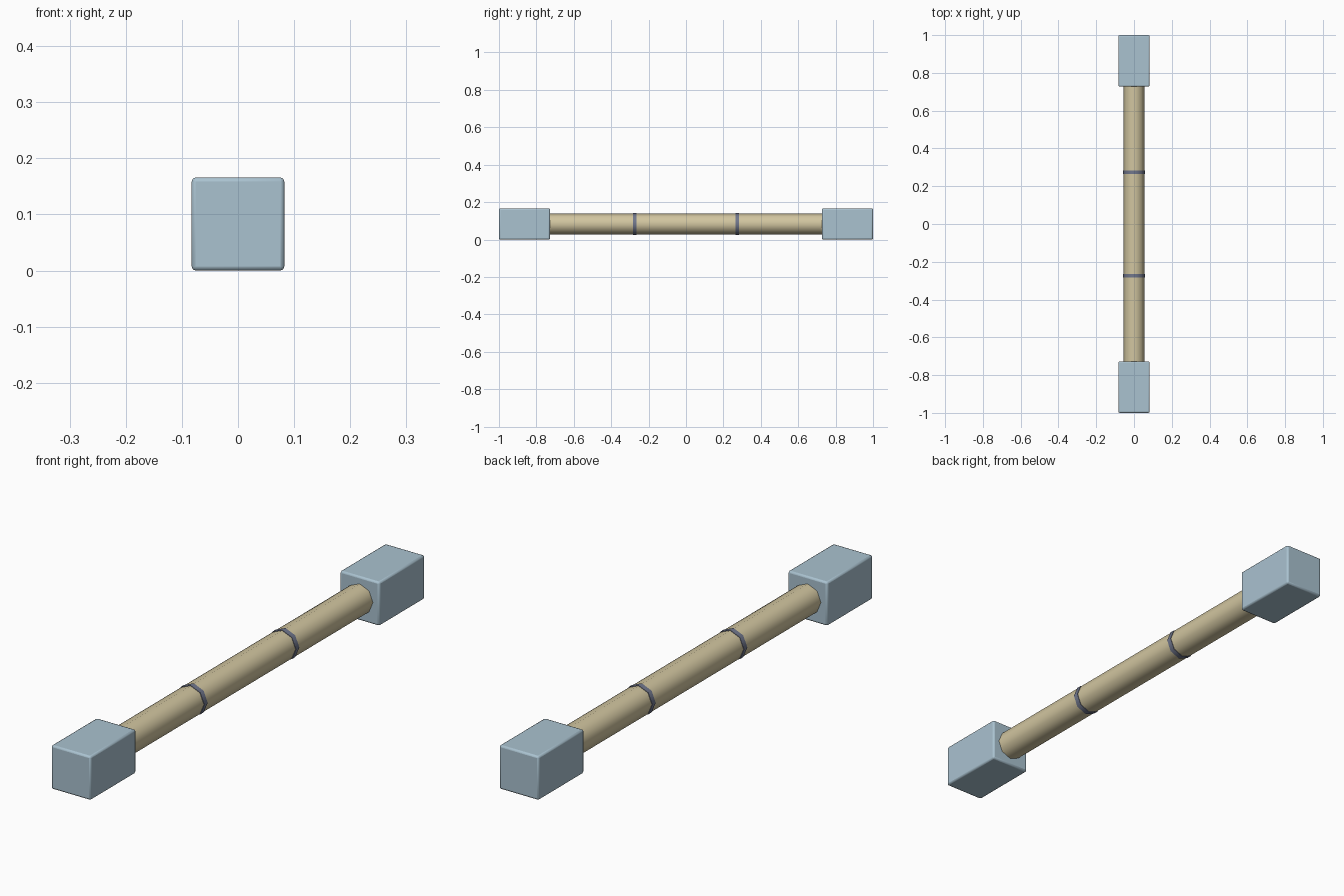
import bpy, math

if "Cube" in bpy.data.objects:
    bpy.data.objects.remove(bpy.data.objects["Cube"])

BLOCK_W, BLOCK_H, BLOCK_IN = 0.165, 0.166, 0.727
MID_Z = BLOCK_H / 2


def material(name, color):
    m = bpy.data.materials.new(name)
    m.diffuse_color = (*color, 1)
    m.use_nodes = True
    m.node_tree.nodes["Principled BSDF"].inputs["Base Color"].default_value = m.diffuse_color
    return m


blue = material("pale blue", (0.40, 0.54, 0.63))
tan = material("tan", (0.64, 0.56, 0.35))
slate = material("dark slate", (0.16, 0.18, 0.26))


def finish(ob, name, mat, angle):
    ob.name = name
    ob.data.materials.append(mat)
    bpy.ops.object.shade_smooth_by_angle(angle=math.radians(angle))
    return ob


def rod(name, radius, length, y, mat):
    # eight-sided smooth cylinder lying along y
    bpy.ops.mesh.primitive_cylinder_add(vertices=8, radius=radius, depth=length,
                                        location=(0, y, MID_Z),
                                        rotation=(math.pi / 2, 0, 0))
    return finish(bpy.context.object, name, mat, 50)


def block(name, side):
    # rounded-edge weight block at one end
    bpy.ops.mesh.primitive_cube_add(size=1, location=(0, side * (1 + BLOCK_IN) / 2, MID_Z))
    ob = bpy.context.object
    ob.scale = (BLOCK_W, 1 - BLOCK_IN, BLOCK_H)
    bpy.ops.object.transform_apply(location=False, rotation=False, scale=True)
    bev = ob.modifiers.new("edge_round", 'BEVEL')
    bev.width = 0.007
    bev.segments = 2
    return finish(ob, name, blue, 35)


# handle bar between the blocks
rod("bar", 0.056, 2 * BLOCK_IN + 0.01, 0, tan)

# mirrored blocks and grip rings
for side, label in ((-1, "front"), (1, "back")):
    block(label + "_block", side)
    rod(label + "_ring", 0.058, 0.02, side * 0.274, slate)
